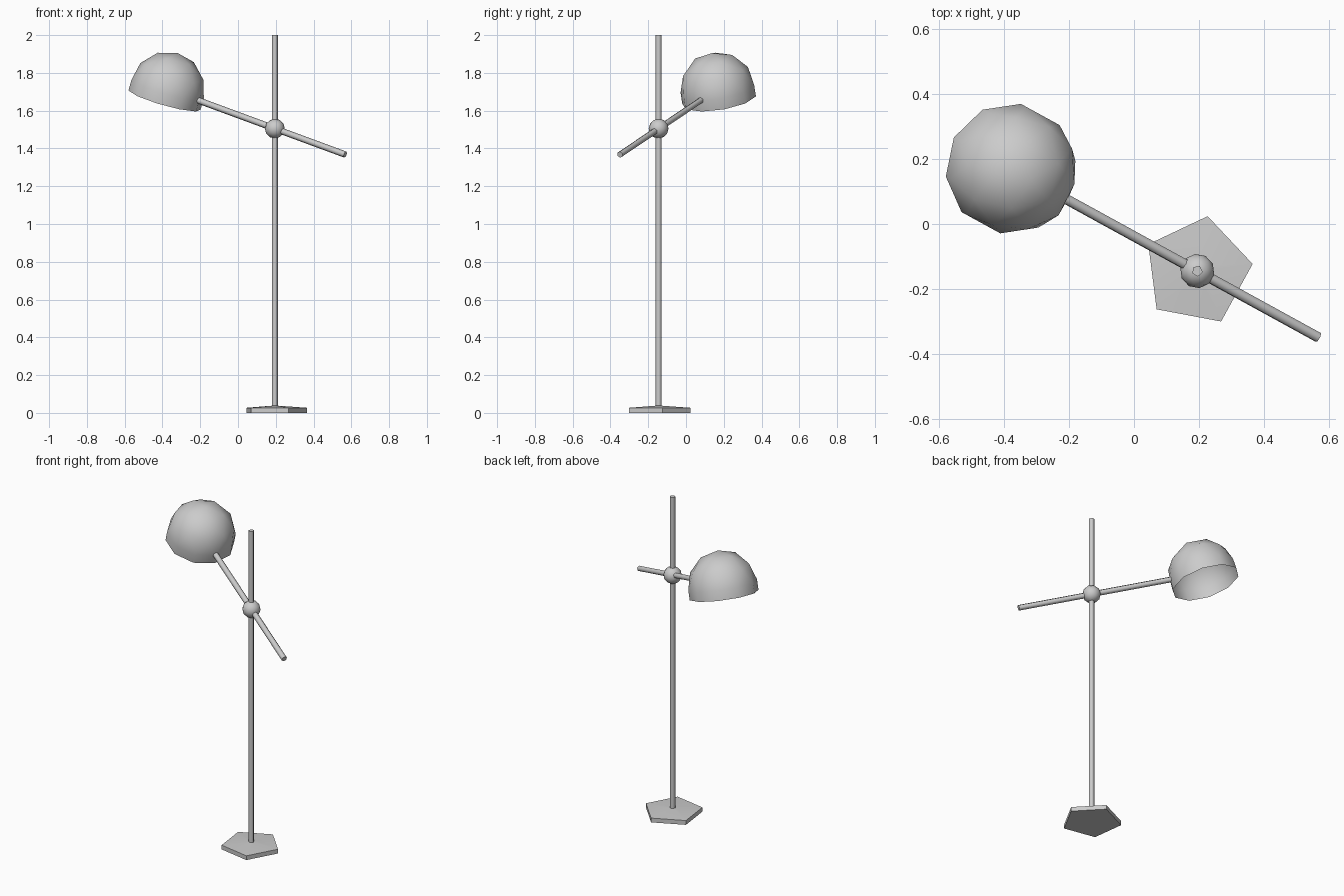
import bpy, bmesh, math
from mathutils import Vector, Matrix

if "Cube" in bpy.data.objects:
    bpy.data.objects.remove(bpy.data.objects["Cube"])

JOINT = Vector((0.195, -0.145, 1.505))
ARM = Vector((-0.833, 0.457, 0.307)).normalized()
PHASE = math.radians(7.3)


def finish(bm, name, smooth=None):
    mesh = bpy.data.meshes.new(name)
    bm.to_mesh(mesh)
    bm.free()
    obj = bpy.data.objects.new(name, mesh)
    bpy.context.collection.objects.link(obj)
    if smooth:
        bpy.ops.object.select_all(action='DESELECT')
        obj.select_set(True)
        bpy.context.view_layer.objects.active = obj
        bpy.ops.object.shade_smooth_by_angle(angle=math.radians(smooth))
    return obj


def rod(name, a, b, radius, sides=5):
    d = b - a
    rot = d.to_track_quat('Z', 'Y').to_matrix().to_4x4()
    bm = bmesh.new()
    bmesh.ops.create_cone(
        bm, cap_ends=True, segments=sides, radius1=radius, radius2=radius, depth=d.length,
        matrix=Matrix.Translation((a + b) / 2) @ rot @ Matrix.Rotation(PHASE, 4, 'Z'))
    return finish(bm, name, 75)


# Pentagonal foot with a slightly raised centre
bm = bmesh.new()
rings = []
for radius, z in ((0.172, 0.0), (0.172, 0.027), (0.018, 0.038)):
    rings.append([bm.verts.new((JOINT.x + radius * math.cos(PHASE + k * math.tau / 5),
                                JOINT.y + radius * math.sin(PHASE + k * math.tau / 5), z))
                  for k in range(5)])
for lo, hi in zip(rings, rings[1:]):
    for k in range(5):
        j = (k + 1) % 5
        bm.faces.new((lo[k], lo[j], hi[j], hi[k]))
bm.faces.new(rings[0][::-1])
bm.faces.new(rings[-1])
finish(bm, "base", 30)

# Upright pole and tilted arm
rod("pole", Vector((JOINT.x, JOINT.y, 0.02)), Vector((JOINT.x, JOINT.y, 2.0)), 0.017)
rod("arm", JOINT - ARM * 0.447, JOINT + ARM * 0.50, 0.017, 6)

# Ball joint
bm = bmesh.new()
bmesh.ops.create_icosphere(bm, subdivisions=2, radius=0.053,
                           matrix=Matrix.Translation(JOINT) @ Matrix.Rotation(PHASE, 4, 'Z'))
finish(bm, "joint", 60)

# Open dome shade: half sphere with a straight skirt, tilted with the arm
bm = bmesh.new()
bmesh.ops.create_icosphere(bm, subdivisions=2, radius=0.2,
                           matrix=Matrix.Rotation(math.radians(18), 4, 'Z'))
bmesh.ops.delete(bm, geom=[v for v in bm.verts if v.co.z < -0.01], context='VERTS')
rim = [e for e in bm.edges if e.is_boundary]
out = bmesh.ops.extrude_edge_only(bm, edges=rim)
bmesh.ops.translate(bm, vec=(0, 0, -0.06),
                    verts=[g for g in out['geom'] if isinstance(g, bmesh.types.BMVert)])
bmesh.ops.recalc_face_normals(bm, faces=bm.faces)
side = Vector((0, 0, 1)).cross(ARM).normalized()
up = ARM.cross(side)
tilt = Matrix((ARM, side, up)).transposed().to_4x4()
bm.transform(Matrix.Translation(JOINT + ARM * 0.68) @ tilt)
finish(bm, "shade", 60)

# Seat the foot on the ground and keep the pole inside it
bpy.data.objects["pole"].parent = bpy.data.objects["base"]
